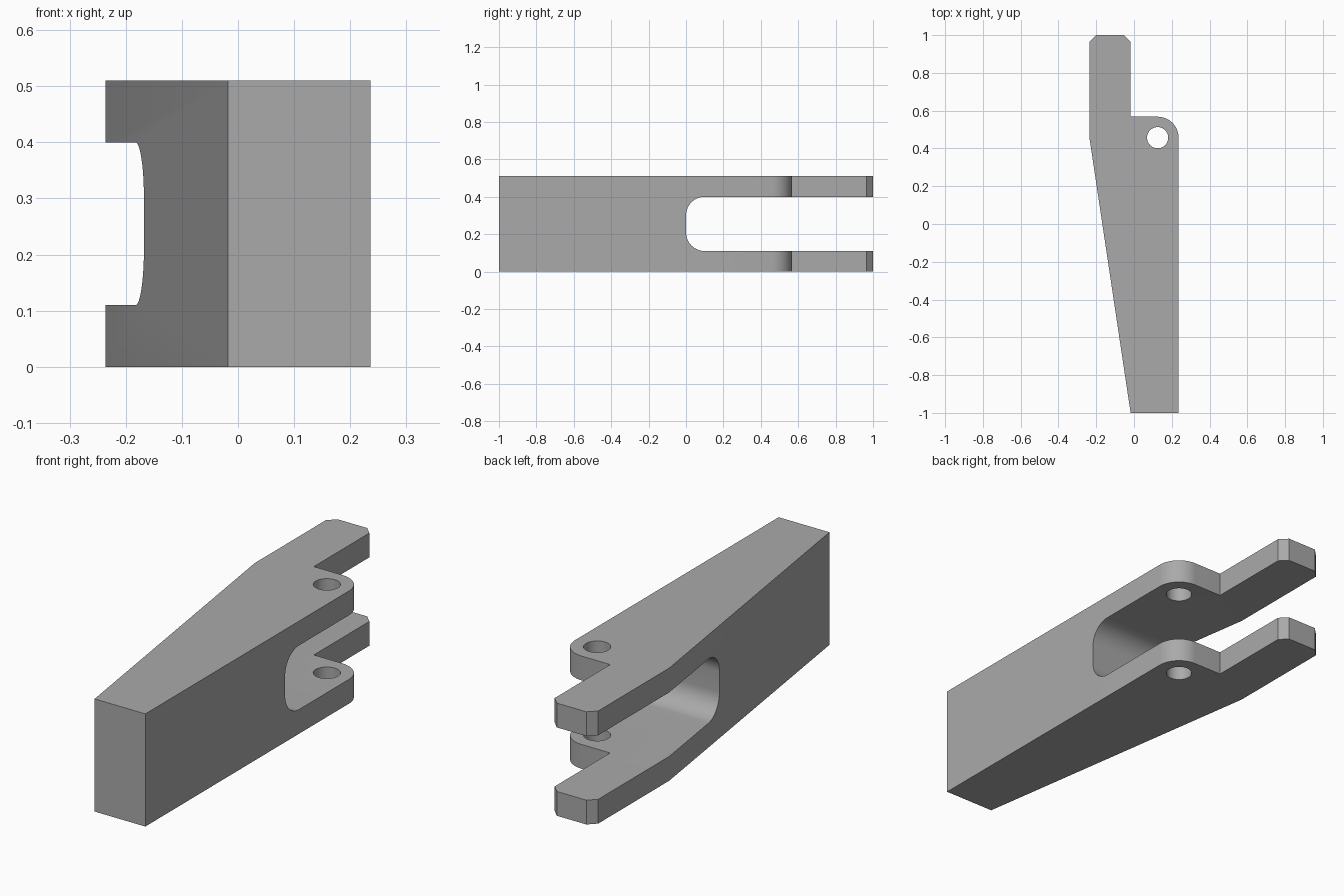
import bpy
import bmesh
from math import sin, cos, pi
from mathutils import Vector

cube = bpy.data.objects.get("Cube")
if cube:
    bpy.data.objects.remove(cube, do_unlink=True)

HALF_W, HEIGHT = 0.236, 0.51
INNER_X = -0.018            # inner side of the prongs and narrow end of the taper
PIN = (0.125, 0.457)        # centre of the pivot hole
LUG_R = HALF_W - PIN[0]

grey = bpy.data.materials.new("plain_grey")
grey.use_nodes = True
colour = (0.4, 0.4, 0.4, 1)
grey.diffuse_color = colour
grey.node_tree.nodes["Principled BSDF"].inputs["Base Color"].default_value = colour


def arc(cx, cy, r, start, end, steps):
    angles = [start + (end - start) * i / steps for i in range(steps + 1)]
    return [(cx + r * cos(a), cy + r * sin(a)) for a in angles]


def extrude(name, points, direction):
    """Solid made by sweeping a closed outline along a direction."""
    bm = bmesh.new()
    face = bm.faces.new([bm.verts.new(p) for p in points])
    swept = bmesh.ops.extrude_face_region(bm, geom=[face])["geom"]
    verts = [g for g in swept if isinstance(g, bmesh.types.BMVert)]
    bmesh.ops.translate(bm, verts=verts, vec=Vector(direction))
    bmesh.ops.recalc_face_normals(bm, faces=bm.faces)
    mesh = bpy.data.meshes.new(name)
    bm.to_mesh(mesh)
    bm.free()
    mesh.materials.append(grey)
    obj = bpy.data.objects.new(name, mesh)
    bpy.context.collection.objects.link(obj)
    return obj


# Tapered body with a rounded lug and chamfered prong
outline = [(INNER_X, -1), (HALF_W, -1)]
outline += arc(*PIN, LUG_R, 0, pi / 2, 16)
outline += [(INNER_X, PIN[1] + LUG_R), (INNER_X, 0.965), (INNER_X - 0.035, 1),
            (-HALF_W + 0.035, 1), (-HALF_W, 0.965), (-HALF_W, PIN[1])]
body = extrude("forked_lever", [(x, y, 0) for x, y in outline], (0, 0, HEIGHT))

# Slot with rounded inner corners, open at the back
low, high, r = 0.11, 0.40, 0.1
slot = [(1.2, low), (1.2, high)]
slot += arc(r, high - r, r, pi / 2, pi, 12)
slot += arc(r, low + r, r, pi, 1.5 * pi, 12)
slot_cutter = extrude("slot_cutter", [(-0.5, y, z) for y, z in slot], (1, 0, 0))

# Pivot hole through both lugs
hole = arc(*PIN, 0.056, 0, 2 * pi, 40)[:-1]
hole_cutter = extrude("hole_cutter", [(x, y, -0.1) for x, y in hole], (0, 0, 0.8))

bpy.context.view_layer.objects.active = body
for cutter in (slot_cutter, hole_cutter):
    mod = body.modifiers.new(cutter.name, "BOOLEAN")
    mod.operation, mod.solver, mod.object = "DIFFERENCE", "EXACT", cutter
    bpy.ops.object.modifier_apply(modifier=mod.name)
    bpy.data.objects.remove(cutter, do_unlink=True)

# Smooth rounded corners, crisp edges elsewhere
for obj in bpy.context.selected_objects:
    obj.select_set(False)
body.select_set(True)
bpy.ops.object.shade_smooth_by_angle(angle=pi / 6)
